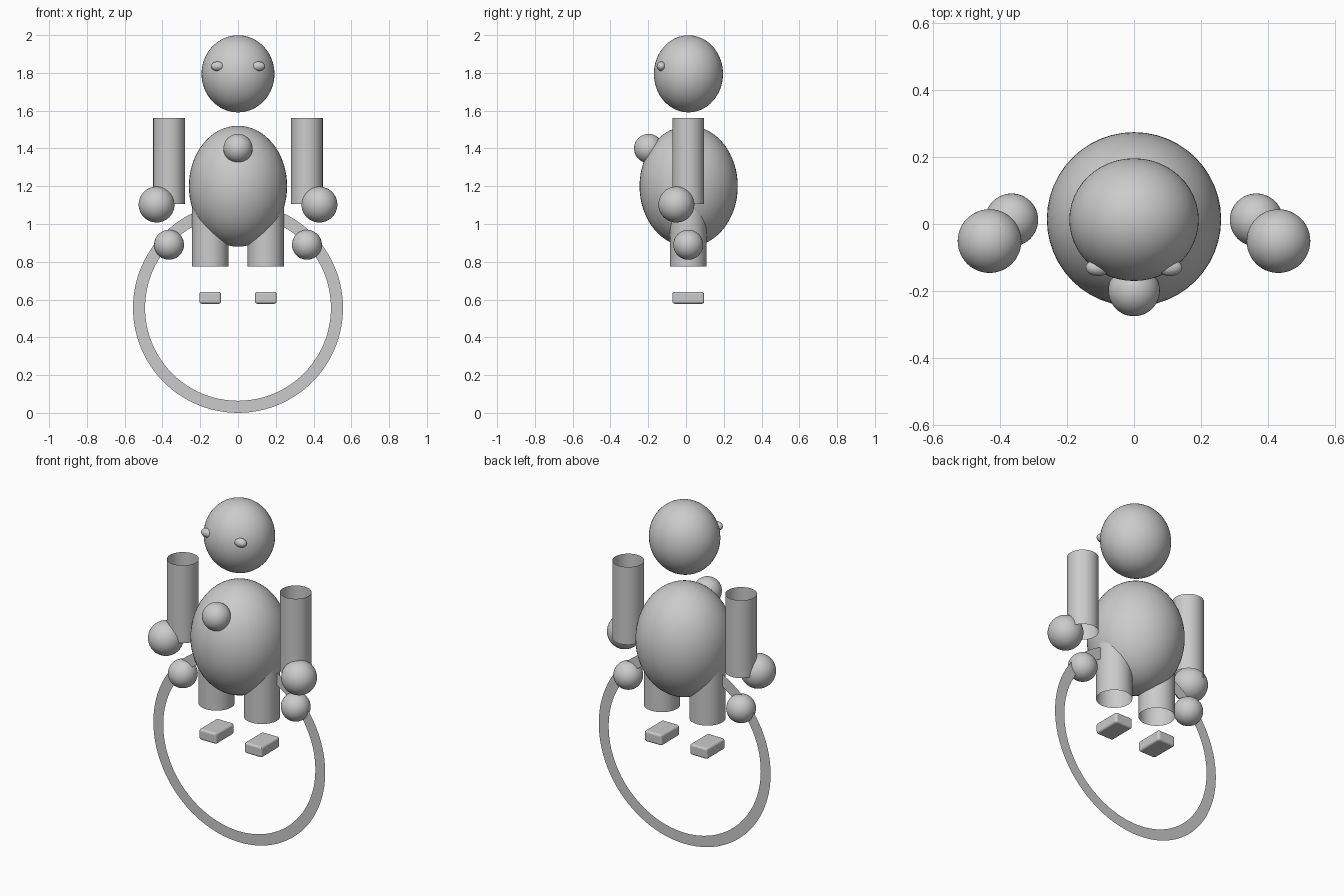
import bpy, bmesh
from mathutils import Matrix
from math import pi, cos, sin

if "Cube" in bpy.data.objects:
    bpy.data.objects.remove(bpy.data.objects["Cube"])


def finish(name, bm, loc, smooth=True):
    me = bpy.data.meshes.new(name)
    bm.to_mesh(me)
    bm.free()
    for p in me.polygons:
        p.use_smooth = smooth
    ob = bpy.data.objects.new(name, me)
    ob.location = loc
    bpy.context.collection.objects.link(ob)
    return ob


def ellipsoid(name, loc, radii):
    bm = bmesh.new()
    bmesh.ops.create_uvsphere(bm, u_segments=48, v_segments=32, radius=1,
                              matrix=Matrix.Diagonal((*radii, 1)))
    return finish(name, bm, loc)


def tube(name, x, y, z0, z1, r):
    # open-ended cylinder wall
    bm = bmesh.new()
    bmesh.ops.create_cone(bm, cap_ends=False, segments=48, radius1=r,
                          radius2=r, depth=z1 - z0)
    return finish(name, bm, (x, y, (z0 + z1) / 2))


def flat_ring(name, loc, r_out, r_in, n=96):
    # flat upright annulus in the xz plane
    bm = bmesh.new()
    rings = [[bm.verts.new((r * cos(2 * pi * i / n), 0, r * sin(2 * pi * i / n)))
              for i in range(n)] for r in (r_out, r_in)]
    for i in range(n):
        j = (i + 1) % n
        bm.faces.new((rings[0][i], rings[1][i], rings[1][j], rings[0][j]))
    return finish(name, bm, loc, False)


def soft_box(name, loc, size, bevel):
    bm = bmesh.new()
    bmesh.ops.create_cube(bm, size=1, matrix=Matrix.Diagonal((*size, 1)))
    bmesh.ops.bevel(bm, geom=bm.edges[:], offset=bevel, segments=3,
                    profile=0.5, affect='EDGES')
    return finish(name, bm, loc, False)


# central parts
ellipsoid("head", (0, 0.013, 1.795), (0.193, 0.183, 0.204))
ellipsoid("torso", (0, 0.014, 1.2), (0.26, 0.26, 0.32))
ellipsoid("chest_ball", (0, -0.198, 1.4), (0.077, 0.077, 0.077))
flat_ring("hoop", (0, 0.012, 0.556), 0.556, 0.492)

# paired parts
for side, s in (("left", -1), ("right", 1)):
    ellipsoid(side + "_eye", (s * 0.107, -0.13, 1.835), (0.037, 0.025, 0.025))
    tube(side + "_arm", s * 0.365, 0.012, 1.105, 1.56, 0.084)
    ellipsoid(side + "_hand", (s * 0.431, -0.051, 1.103), (0.095, 0.095, 0.095))
    ellipsoid(side + "_hoop_ball", (s * 0.365, 0.012, 0.89), (0.079, 0.079, 0.079))
    tube(side + "_leg", s * 0.147, 0.012, 0.775, 1.2, 0.096)
    soft_box(side + "_foot", (s * 0.147, 0.012, 0.609), (0.114, 0.168, 0.063), 0.012)
